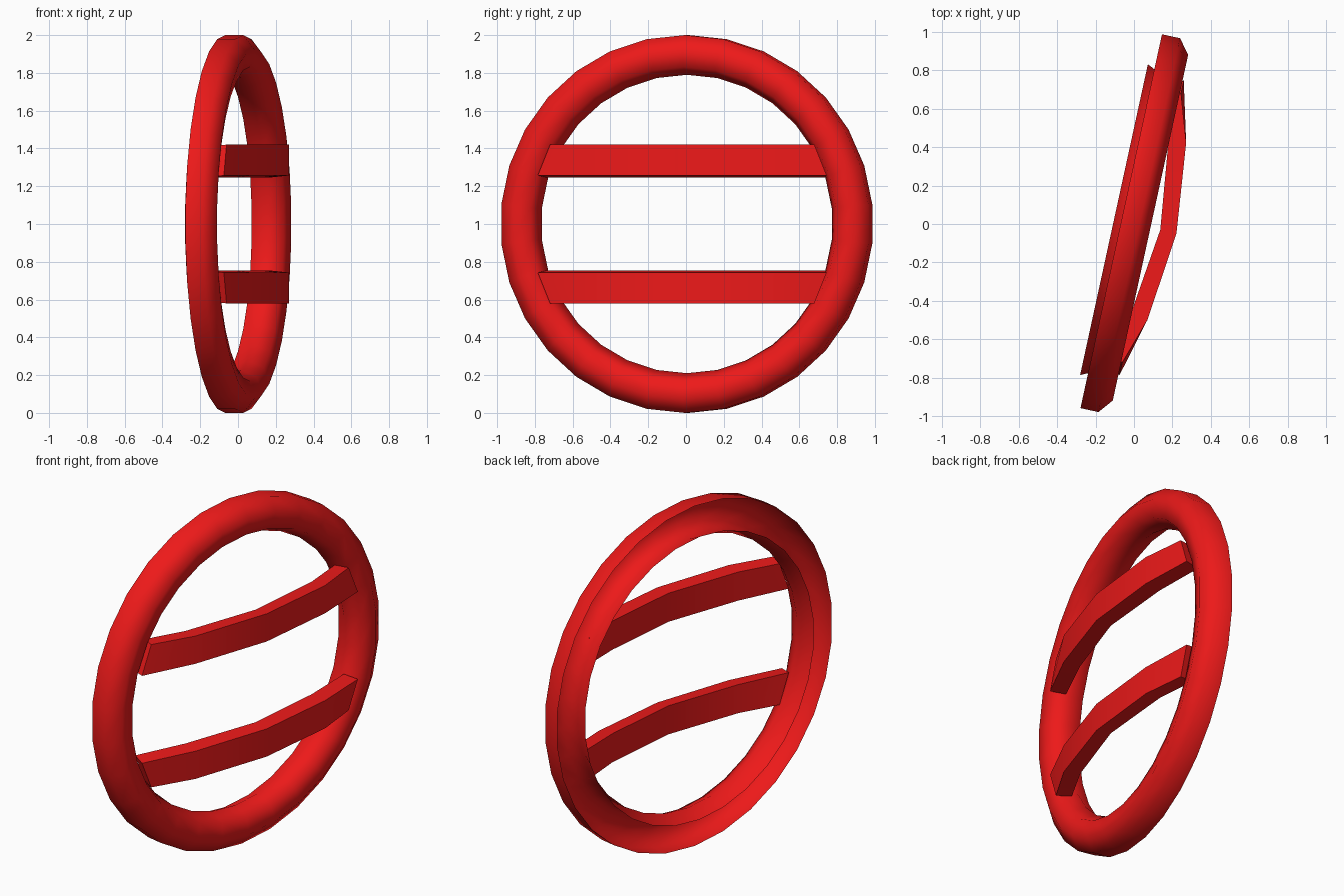
import bpy, bmesh, math

if "Cube" in bpy.data.objects:
    bpy.data.objects.remove(bpy.data.objects["Cube"])

TILT = math.radians(-12.3)   # whole model is turned slightly about z
SEGMENTS = 30

red = bpy.data.materials.new("red")
red.diffuse_color = (0.85, 0.01, 0.01, 1)
red.use_nodes = True
red.node_tree.nodes["Principled BSDF"].inputs["Base Color"].default_value = red.diffuse_color


def finish(bm, name, angle):
    bmesh.ops.recalc_face_normals(bm, faces=bm.faces)
    mesh = bpy.data.meshes.new(name)
    bm.to_mesh(mesh)
    bm.free()
    obj = bpy.data.objects.new(name, mesh)
    bpy.context.collection.objects.link(obj)
    obj.location.z = 1
    obj.rotation_euler.z = TILT
    mesh.materials.append(red)
    bpy.ops.object.select_all(action='DESELECT')
    obj.select_set(True)
    bpy.context.view_layer.objects.active = obj
    bpy.ops.object.shade_smooth_by_angle(angle=math.radians(angle))
    return obj


# Ring: seven-sided tube with the back left open (one section point omitted)
bm = bmesh.new()
tube, centre, offset = 0.1105, 0.9005, -0.02
rows = []
for i in range(SEGMENTS):
    a = 2 * math.pi * i / SEGMENTS
    row = []
    for k in range(6):
        s = 2 * math.pi * (k - 0.5) / 7
        r = centre + tube * math.cos(s)
        row.append(bm.verts.new((offset + tube * math.sin(s),
                                 r * math.sin(a), r * math.cos(a))))
    rows.append(row)
for i in range(SEGMENTS):
    p, q = rows[i], rows[(i + 1) % SEGMENTS]
    for k in range(5):
        bm.faces.new((p[k], p[k + 1], q[k + 1], q[k]))
finish(bm, "ring", 60)


# Bowed crossbars: (t, n) columns for the front and rear faces, ends cut to the ring
FRONT = [(0.0, 0.226), (0.47, 0.175), (0.783, 0.094)]
REAR = [(0.0, 0.140), (0.455, 0.084), (0.757, 0.012)]
END_CUT = 0.067


def crossbar(name, side):
    bm = bmesh.new()
    cols = []
    for j in (-2, -1, 0, 1, 2):
        sign = -1 if j < 0 else 1
        ft, fn = FRONT[abs(j)]
        rt, rn = REAR[abs(j)]
        cut = END_CUT if abs(j) == 2 else 0
        loop = [(fn, ft, 0.257), (fn, ft - cut, 0.42),
                (rn, rt - cut, 0.415), (rn, rt, 0.247)]
        cols.append([bm.verts.new((n, sign * t, side * z)) for n, t, z in loop])
    for p, q in zip(cols, cols[1:]):
        for k in range(4):
            m = (k + 1) % 4
            bm.faces.new((p[k], p[m], q[m], q[k]))
    bm.faces.new(cols[0])
    bm.faces.new(cols[-1])
    finish(bm, name, 30)


crossbar("upper_crossbar", 1)
crossbar("lower_crossbar", -1)
